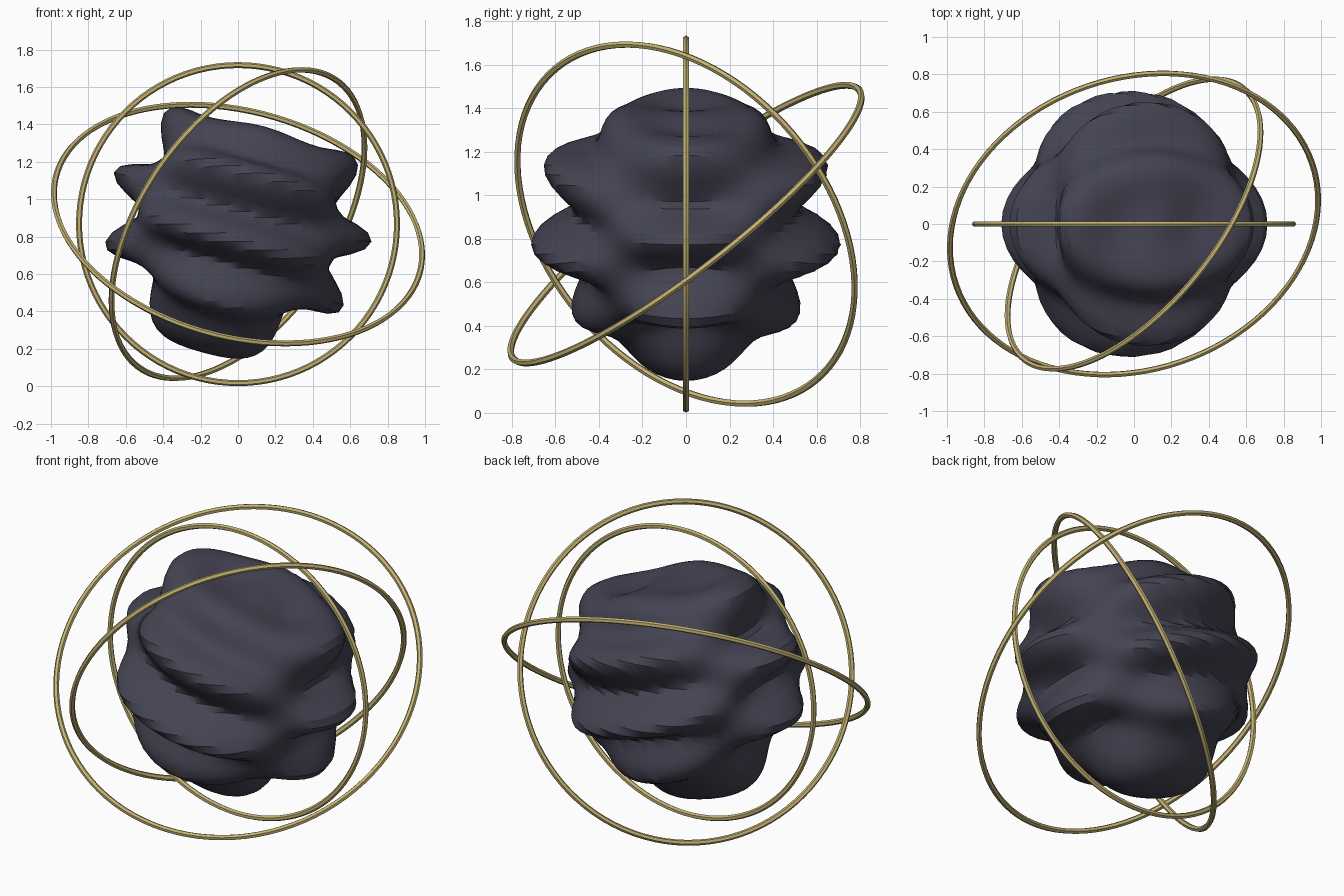
import bpy, math
from mathutils import Vector

if "Cube" in bpy.data.objects:
    bpy.data.objects.remove(bpy.data.objects["Cube"])

CENTER = Vector((0, 0, 0.867))


def material(name, rgb):
    m = bpy.data.materials.new(name)
    m.diffuse_color = (*rgb, 1)
    m.use_nodes = True
    m.node_tree.nodes["Principled BSDF"].inputs["Base Color"].default_value = m.diffuse_color
    return m


dark = material("dark slate", (0.058, 0.056, 0.085))
gold = material("pale gold", (0.55, 0.45, 0.175))


def finish(name, mat):
    ob = bpy.context.object
    ob.name = name
    ob.data.materials.append(mat)
    bpy.ops.object.shade_smooth_by_angle(angle=math.radians(30))
    return ob


# Rippled core: sphere pushed in and out by a slanted wave that flips along y
bpy.ops.mesh.primitive_uv_sphere_add(segments=64, ring_count=48, radius=1, location=CENTER)
for v in bpy.context.object.data.vertices:
    p = v.co.normalized()
    wave = math.sin(3 * p.x + 11 * p.z) * math.cos(3 * p.y)
    v.co = p * (0.62 + 0.10 * wave)
finish("rippled_core", dark)

# Three thin six-sided rings around the core: major radius and axis
rings = {
    "inner_ring": (0.85, (0, -1, 0)),
    "middle_ring": (0.932, (0.688, -0.556, -0.466)),
    "outer_ring": (1.006, (0.207, -0.600, 0.774)),
}
for name, (radius, axis) in rings.items():
    bpy.ops.mesh.primitive_torus_add(
        major_radius=radius, minor_radius=0.016,
        major_segments=96, minor_segments=6, location=CENTER,
        rotation=Vector(axis).to_track_quat('Z', 'Y').to_euler())
    finish(name, gold)
